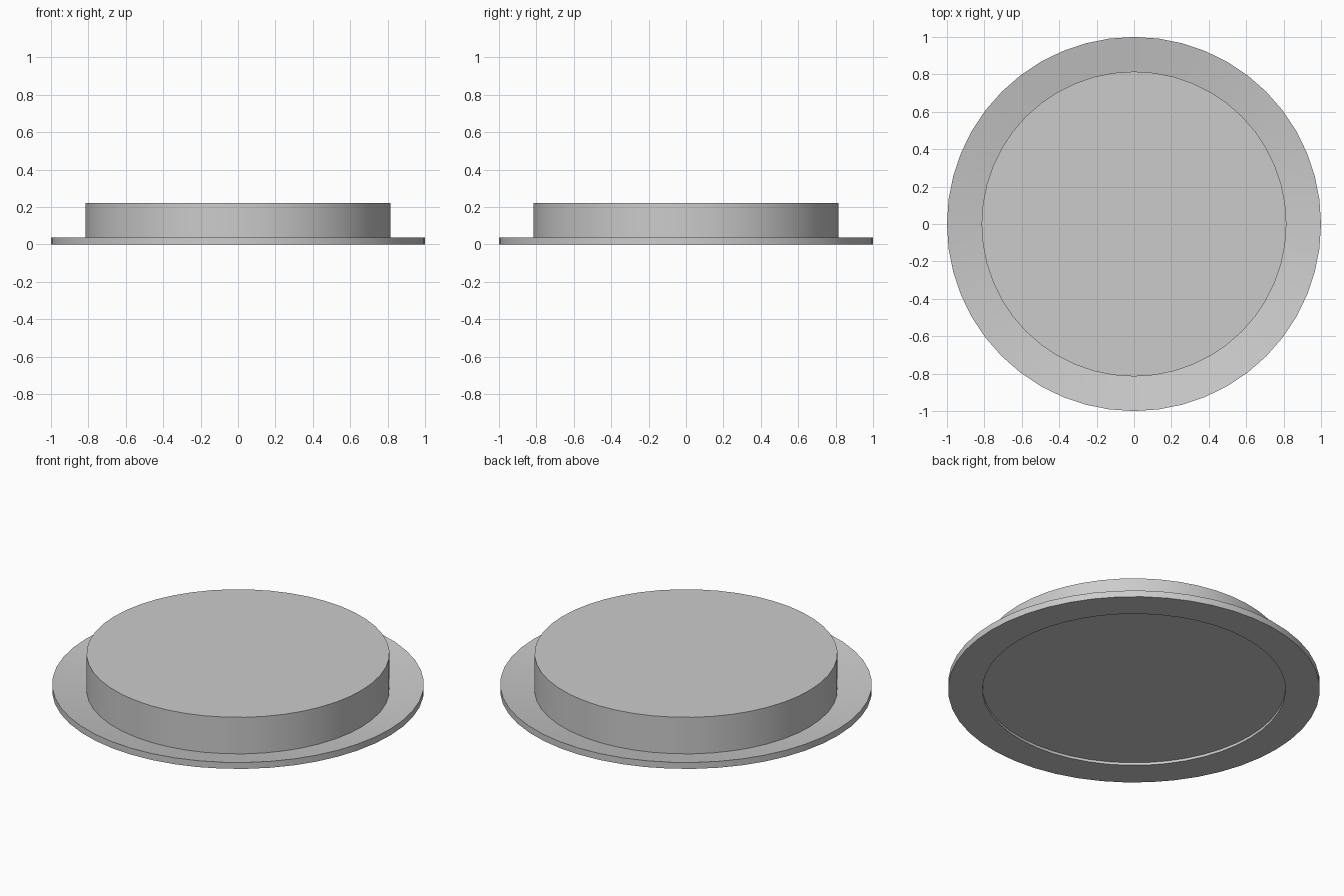
import bpy, bmesh, math

if "Cube" in bpy.data.objects:
    bpy.data.objects.remove(bpy.data.objects["Cube"])

SEGMENTS = 48


def lathe(name, profile, closed=False):
    """Spin an (r, z) profile around the z axis into a smooth-by-angle object."""
    bm = bmesh.new()
    verts = [bm.verts.new((r, 0, z)) for r, z in profile]
    edges = [bm.edges.new(pair) for pair in zip(verts, verts[1:])]
    if closed:
        edges.append(bm.edges.new((verts[-1], verts[0])))
    bmesh.ops.spin(bm, geom=verts + edges, cent=(0, 0, 0), axis=(0, 0, 1),
                   angle=2 * math.pi, steps=SEGMENTS)
    bmesh.ops.remove_doubles(bm, verts=bm.verts[:], dist=1e-4)
    bmesh.ops.recalc_face_normals(bm, faces=bm.faces[:])
    mesh = bpy.data.meshes.new(name)
    bm.to_mesh(mesh)
    bm.free()
    obj = bpy.data.objects.new(name, mesh)
    bpy.context.collection.objects.link(obj)
    bpy.ops.object.select_all(action='DESELECT')
    obj.select_set(True)
    bpy.context.view_layer.objects.active = obj
    bpy.ops.object.shade_smooth_by_angle(angle=math.radians(20))
    return obj


# Raised disc with a shallow recess underneath
lathe("raised_disc", [(0, 0.015), (0.814, 0.015), (0.815, 0), (0.815, 0.22), (0, 0.22)])

# Flat-bottomed rim whose top slopes down towards the disc
lathe("sloped_rim", [(0.815, 0), (1, 0), (1, 0.038), (0.815, 0.003)], closed=True)
